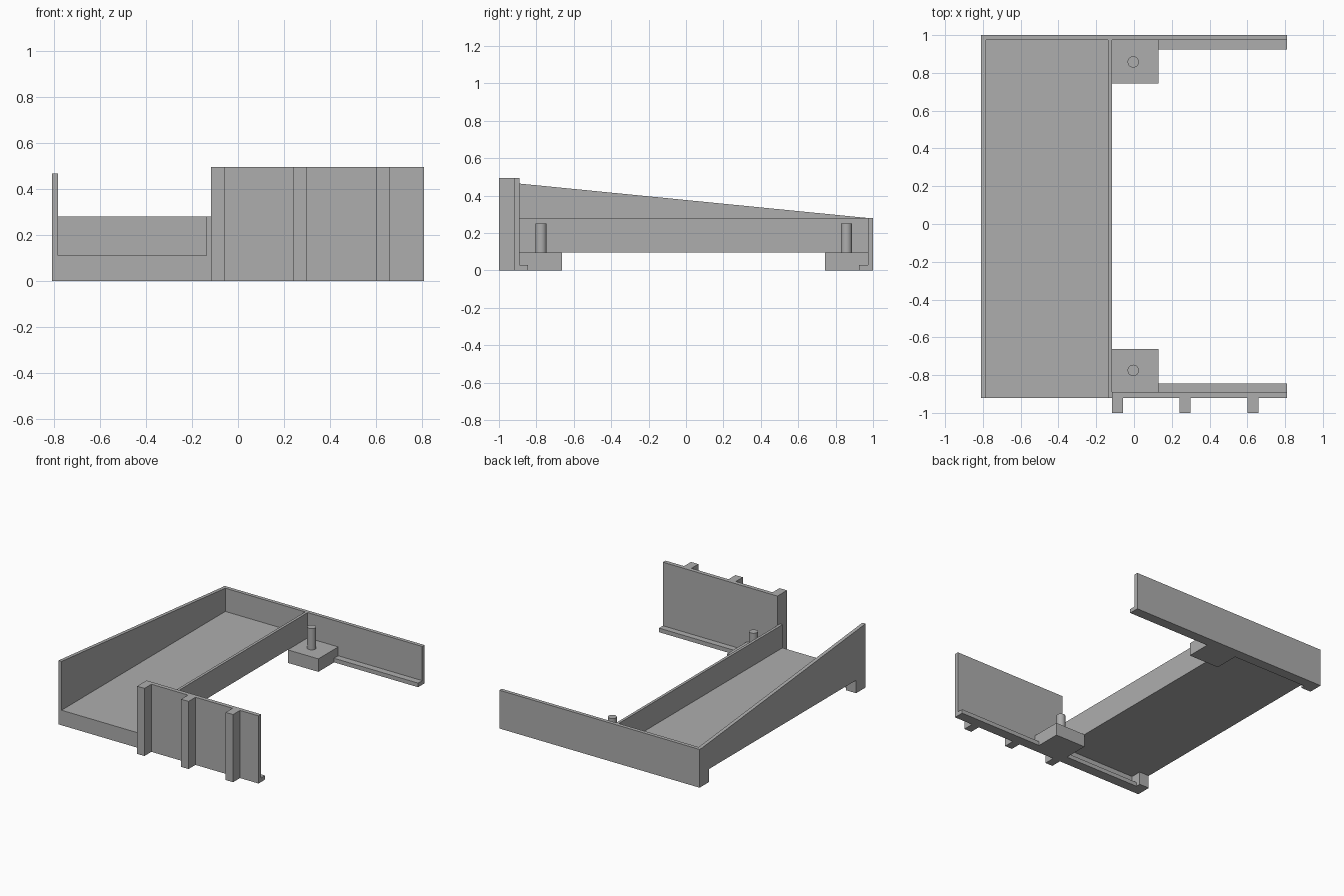
import bpy
import bmesh

if "Cube" in bpy.data.objects:
    bpy.data.objects.remove(bpy.data.objects["Cube"])

grey = bpy.data.materials.new("plain_grey")
grey.use_nodes = True
COLOUR = (0.42, 0.42, 0.42, 1)
grey.diffuse_color = COLOUR
grey.node_tree.nodes["Principled BSDF"].inputs["Base Color"].default_value = COLOUR


def prism(name, profile, x0, x1):
    """Extrude a (y, z) outline along x."""
    bm = bmesh.new()
    face = bm.faces.new([bm.verts.new((x0, y, z)) for y, z in profile])
    grown = bmesh.ops.extrude_face_region(bm, geom=[face])["geom"]
    verts = [v for v in grown if isinstance(v, bmesh.types.BMVert)]
    bmesh.ops.translate(bm, verts=verts, vec=(x1 - x0, 0, 0))
    bmesh.ops.recalc_face_normals(bm, faces=bm.faces)
    mesh = bpy.data.meshes.new(name)
    bm.to_mesh(mesh)
    bm.free()
    mesh.materials.append(grey)
    obj = bpy.data.objects.new(name, mesh)
    bpy.context.collection.objects.link(obj)
    return obj


def box(name, x0, x1, y0, y1, z0, z1):
    return prism(name, [(y0, z0), (y1, z0), (y1, z1), (y0, z1)], x0, x1)


# Shared dimensions
RIGHT, LEFT = -0.81, 0.81
TRAY_EDGE = -0.117
FRONT, FRONT_IN = -0.92, -0.89
BACK_IN, BACK = 0.973, 1.0
UNDER, FLOOR = 0.095, 0.11
RIM, LEDGE, TALL = 0.28, 0.03, 0.495

# Tray with a sloped outer wall and a low inner wall
box("tray_floor", RIGHT, TRAY_EDGE, FRONT_IN, BACK_IN, UNDER, FLOOR)
box("tray_front_lip", RIGHT, TRAY_EDGE, FRONT, FRONT_IN, 0, FLOOR)
box("tray_inner_wall", TRAY_EDGE - 0.02, TRAY_EDGE, FRONT, BACK_IN, FLOOR, RIM)
prism("tray_sloped_wall", [(FRONT, FLOOR), (BACK_IN, FLOOR), (BACK_IN, RIM), (FRONT, 0.467)],
      RIGHT, RIGHT + 0.026)

# Front and back walls, each an L section with a ledge at the foot
prism("back_wall", [(BACK, 0), (BACK, RIM), (BACK_IN, RIM), (BACK_IN, LEDGE),
                    (0.925, LEDGE), (0.925, 0)], RIGHT, LEFT)
box("front_wall", TRAY_EDGE, LEFT, FRONT, FRONT_IN, 0, TALL)
box("front_ledge", RIGHT, LEFT, FRONT_IN, -0.845, 0, LEDGE)

# Ribs on the outside of the front wall
for i, x in enumerate((TRAY_EDGE, 0.24, 0.6)):
    box(f"front_rib_{i + 1}", x, x + 0.06, -1, FRONT, 0, TALL)

# Corner feet, mounting blocks and pegs at each end
for end, y0, y1, peg_y, foot0 in (("front", FRONT_IN, -0.662, -0.775, FRONT_IN),
                                  ("back", 0.743, BACK_IN, 0.858, BACK_IN - 0.08)):
    box(f"{end}_foot", RIGHT, RIGHT + 0.08, foot0, foot0 + 0.08, 0, UNDER)
    box(f"{end}_block", TRAY_EDGE, 0.13, y0, y1, 0, UNDER)
    bpy.ops.mesh.primitive_cylinder_add(vertices=32, radius=0.03, depth=0.155,
                                        location=(-0.004, peg_y, UNDER + 0.0775))
    peg = bpy.context.object
    peg.name = f"{end}_peg"
    peg.data.materials.append(grey)
    bpy.ops.object.shade_smooth_by_angle()
